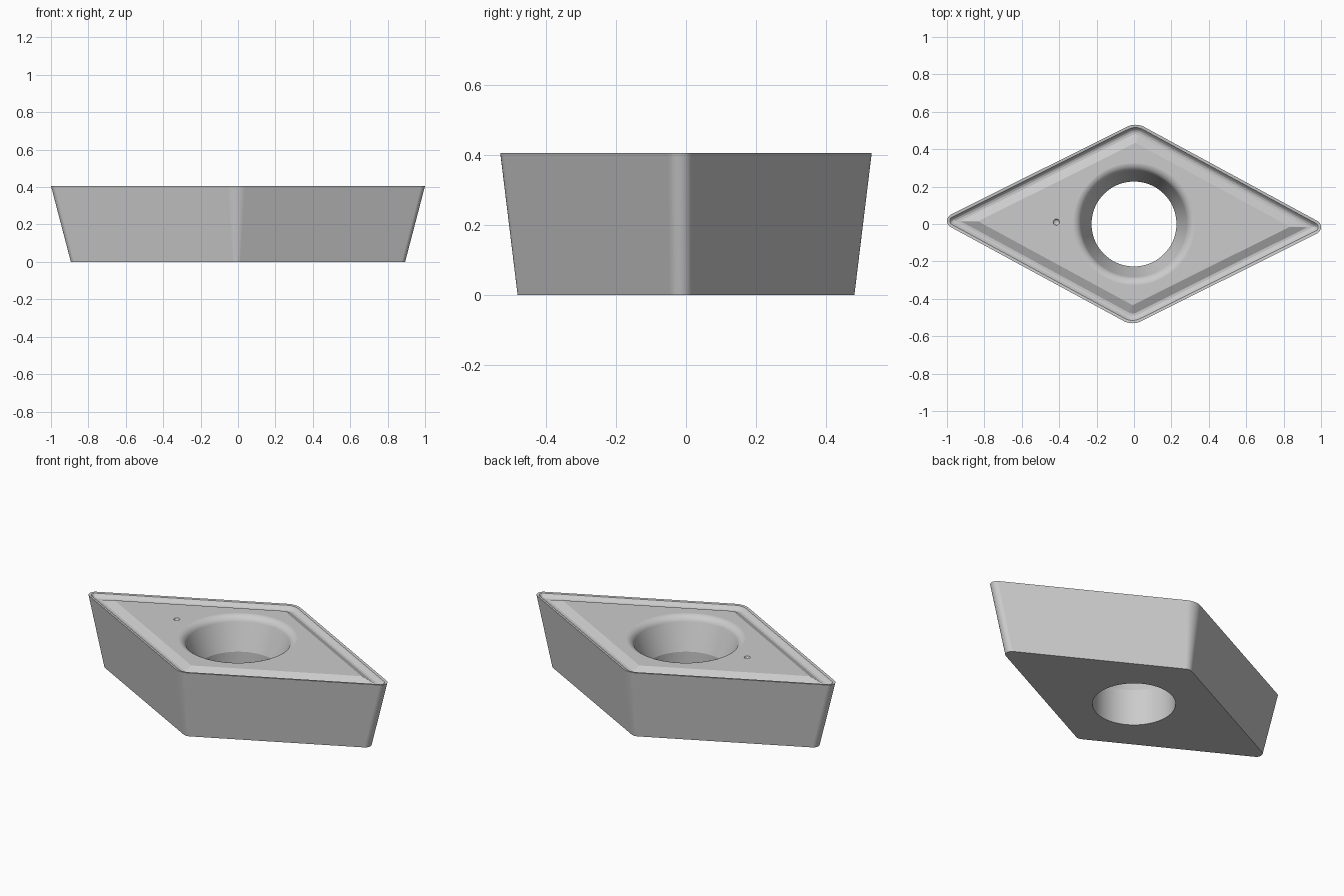
import bpy
import bmesh
import math

cube = bpy.data.objects.get("Cube")
if cube:
    bpy.data.objects.remove(cube, do_unlink=True)

HALF = math.radians(27.5)            # half of the 55 degree tip angle
LONG = 1.044                         # sharp half diagonal in x
SHORT = LONG * math.tan(HALF)        # sharp half diagonal in y
TWIST = math.radians(-1.0)           # whole outline is turned slightly

steel = bpy.data.materials.new("light_grey_steel")
steel.use_nodes = True
colour = (0.6, 0.6, 0.6, 1.0)
steel.diffuse_color = colour
steel.node_tree.nodes["Principled BSDF"].inputs["Base Color"].default_value = colour


def make_object(name, bm):
    bmesh.ops.recalc_face_normals(bm, faces=bm.faces)
    mesh = bpy.data.meshes.new(name)
    bm.to_mesh(mesh)
    bm.free()
    mesh.materials.append(steel)
    obj = bpy.data.objects.new(name, mesh)
    bpy.context.collection.objects.link(obj)
    return obj


def loft(name, rings):
    """Join equal closed rings of points into a capped solid."""
    bm = bmesh.new()
    loops = [[bm.verts.new(p) for p in ring] for ring in rings]
    count = len(loops[0])
    for low, high in zip(loops, loops[1:]):
        for i in range(count):
            j = (i + 1) % count
            bm.faces.new((low[i], low[j], high[j], high[i]))
    bm.faces.new(loops[0][::-1])
    bm.faces.new(loops[-1])
    return make_object(name, bm)


def diamond(inset, z, tip_r, side_r, steps=10):
    """Rounded diamond outline, moved inward by inset."""
    tip_x = LONG - (inset + tip_r) / math.sin(HALF)
    side_y = SHORT - (inset + side_r) / math.cos(HALF)
    tip_span = math.pi / 2 - HALF
    corners = [(tip_x, 0, tip_r, 0, tip_span),
               (0, side_y, side_r, math.pi / 2, HALF),
               (-tip_x, 0, tip_r, math.pi, tip_span),
               (0, -side_y, side_r, 1.5 * math.pi, HALF)]
    ring = []
    for cx, cy, r, mid, span in corners:
        for i in range(steps + 1):
            a = mid - span + 2 * span * i / steps
            x, y = cx + r * math.cos(a), cy + r * math.sin(a)
            ring.append((x * math.cos(TWIST) - y * math.sin(TWIST),
                         x * math.sin(TWIST) + y * math.cos(TWIST), z))
    return ring


def lathe(name, profile, cx=0.0, cy=0.0, segments=72):
    """Solid of revolution from (radius, height) points."""
    angles = [2 * math.pi * i / segments for i in range(segments)]
    return loft(name, [[(cx + r * math.cos(a), cy + r * math.sin(a), z)
                        for a in angles] for r, z in profile])


def cut(target, cutter):
    mod = target.modifiers.new("cut", 'BOOLEAN')
    mod.operation = 'DIFFERENCE'
    mod.solver = 'EXACT'
    mod.object = cutter
    bpy.context.view_layer.objects.active = target
    bpy.ops.object.modifier_apply(modifier=mod.name)
    bpy.data.objects.remove(cutter, do_unlink=True)


# Body: tapered sides, narrow rim land, chip groove, raised flat centre
rings = [diamond(0.05, 0.0, 0.036, 0.045)]
for inset, z in [(0.0, 0.405), (0.015, 0.403), (0.022, 0.394), (0.030, 0.387),
                 (0.040, 0.383), (0.053, 0.383), (0.097, 0.406)]:
    rings.append(diamond(inset, z, max(0.038 - inset, 0.002), max(0.10 - inset, 0.003)))
body = loft("insert_body", rings)

# Screw hole: straight bore, cone seat, rounded mouth
hole = [(0.227, -0.1), (0.227, 0.219)]
for i in range(8):
    t = math.radians(20 + 10 * i)
    hole.append((0.33 - 0.05 * math.cos(t), 0.3563 + 0.05 * math.sin(t)))
hole.append((0.33, 0.45))
cut(body, lathe("hole_cutter", hole))

# Small marker dimple
dimple = [(0.006, 0.394), (0.013, 0.398), (0.017, 0.406), (0.0175, 0.42)]
cut(body, lathe("dimple_cutter", dimple, -0.415, 0.01, 20))

# Smooth curves with crisp edges
bpy.ops.object.select_all(action='DESELECT')
body.select_set(True)
bpy.context.view_layer.objects.active = body
bpy.ops.object.shade_smooth_by_angle(angle=math.radians(18))
weighted = body.modifiers.new("even_shading", 'WEIGHTED_NORMAL')
weighted.keep_sharp = True
